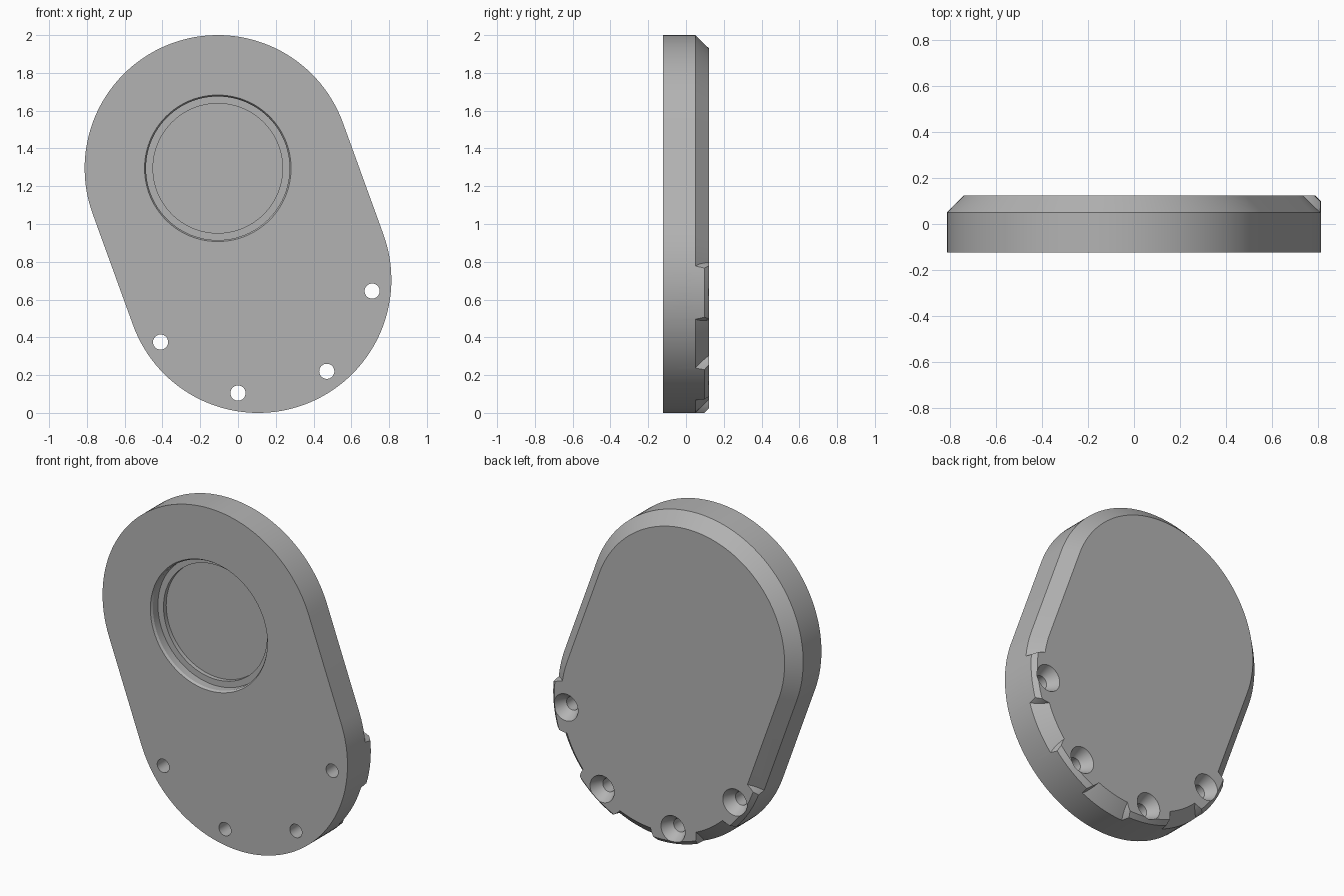
import bpy, bmesh, math

if "Cube" in bpy.data.objects:
    bpy.data.objects.remove(bpy.data.objects["Cube"], do_unlink=True)

RADIUS, FRONT, BACK = 0.705, -0.123, 0.123
TOP, BOTTOM = (-0.107, 1.295), (0.107, 0.705)
TILT = math.atan2(TOP[1] - BOTTOM[1], TOP[0] - BOTTOM[0])
HOLES = [(-0.41, 0.375), (0.0, 0.105), (0.47, 0.22), (0.71, 0.645)]

grey = bpy.data.materials.new("plain grey")
grey.use_nodes = True
grey.diffuse_color = (0.45, 0.45, 0.45, 1)
grey.node_tree.nodes["Principled BSDF"].inputs["Base Color"].default_value = (0.45, 0.45, 0.45, 1)


def arc(centre, r, start, sweep, n):
    return [(centre[0] + r * math.cos(start + sweep * i / n),
             centre[1] + r * math.sin(start + sweep * i / n)) for i in range(n + 1)]


def stadium(r):
    half = math.pi / 2
    return (arc(TOP, r, TILT - half, math.pi, 64) +
            arc(BOTTOM, r, TILT + half, math.pi, 64))


def circle(centre, r, n=64):
    return arc(centre, r, 0, 2 * math.pi, n)[:-1]


def stack(name, layers):
    """Solid through a list of (y, outline) layers with equal point counts."""
    bm = bmesh.new()
    rings = [[bm.verts.new((x, y, z)) for x, z in outline] for y, outline in layers]
    for a, b in zip(rings, rings[1:]):
        for i in range(len(a)):
            j = (i + 1) % len(a)
            bm.faces.new((a[i], a[j], b[j], b[i]))
    bm.faces.new(rings[0])
    bm.faces.new(rings[-1])
    bmesh.ops.recalc_face_normals(bm, faces=bm.faces)
    mesh = bpy.data.meshes.new(name)
    bm.to_mesh(mesh)
    bm.free()
    mesh.materials.append(grey)
    obj = bpy.data.objects.new(name, mesh)
    bpy.context.collection.objects.link(obj)
    return obj


def combine(target, tool, operation):
    """Apply a boolean and discard the tool."""
    mod = target.modifiers.new("boolean", 'BOOLEAN')
    mod.operation, mod.object, mod.solver = operation, tool, 'EXACT'
    bpy.context.view_layer.objects.active = target
    bpy.ops.object.modifier_apply(modifier=mod.name)
    bpy.data.objects.remove(tool, do_unlink=True)


# Plate with a wide chamfer round the back
plate = stack("cover_plate", [(FRONT, stadium(RADIUS)), (0.05, stadium(RADIUS)),
                              (BACK, stadium(RADIUS - 0.072))])

# Screw bosses, trimmed to the plate outline with a narrow chamfer
for hole in HOLES:
    boss = stack("boss", [(0.0, circle(hole, 0.165)), (0.05, circle(hole, 0.165)),
                          (0.2, circle(hole, 0.14))])
    blank = stack("blank", [(FRONT, stadium(RADIUS)), (BACK - 0.025, stadium(RADIUS)),
                            (BACK, stadium(RADIUS - 0.025))])
    combine(boss, blank, 'INTERSECT')
    combine(plate, boss, 'UNION')

# Countersunk screw holes
for hole in HOLES:
    drill = stack("drill", [(-0.2, circle(hole, 0.04, 40)), (0.06, circle(hole, 0.04, 40)),
                            (0.075, circle(hole, 0.055, 40)), (BACK, circle(hole, 0.08, 40)),
                            (0.2, circle(hole, 0.08, 40))])
    combine(plate, drill, 'DIFFERENCE')

# Stepped round pocket in the front
pocket = stack("pocket", [(y, circle(TOP, r, 96)) for y, r in [
    (-0.2, 0.388), (FRONT, 0.388), (-0.11, 0.38), (-0.063, 0.38),
    (-0.063, 0.343), (-0.037, 0.343)]])
combine(plate, pocket, 'DIFFERENCE')

bpy.ops.object.select_all(action='DESELECT')
plate.select_set(True)
bpy.context.view_layer.objects.active = plate
bpy.ops.object.shade_smooth_by_angle(angle=math.radians(25))
